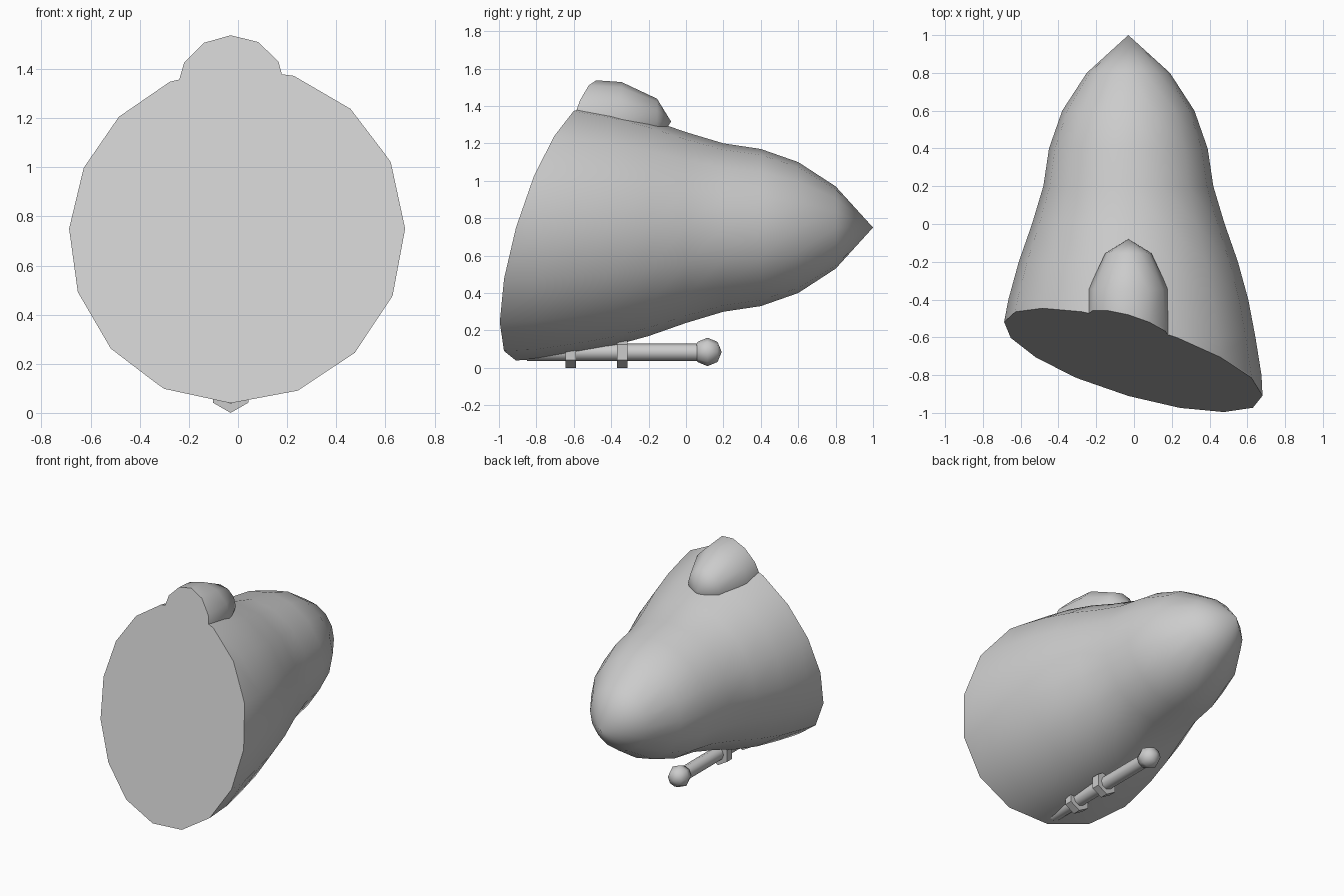
import bpy, bmesh, math
from mathutils import Vector

if "Cube" in bpy.data.objects:
    bpy.data.objects.remove(bpy.data.objects["Cube"])

grey = bpy.data.materials.new("plain_grey")
grey.diffuse_color = (0.6, 0.6, 0.6, 1)
grey.use_nodes = True
grey.node_tree.nodes["Principled BSDF"].inputs["Base Color"].default_value = grey.diffuse_color

AX = -0.03                      # x of the nose axis
# slanted rear cut: y = -0.715 - 0.285 x + 0.287 (z - 0.75)
CUT_POINT = Vector((0, -0.715, 0.75))
CUT_NORMAL = Vector((0.285, 1, -0.287)).normalized()


def lathe(name, profile, z, sides, cut=False, smooth=True):
    """Revolve (y, radius) points about a line along y; rings start at the top."""
    bm = bmesh.new()
    rings = []
    for y, r in profile:
        if r == 0:
            rings.append([bm.verts.new((AX, y, z))] * sides)
        else:
            rings.append([bm.verts.new((AX + r * math.sin(2 * math.pi * i / sides), y,
                                        z + r * math.cos(2 * math.pi * i / sides)))
                          for i in range(sides)])
    for a, b in zip(rings, rings[1:]):
        for i in range(sides):
            j = (i + 1) % sides
            quad = list(dict.fromkeys((a[i], a[j], b[j], b[i])))
            bm.faces.new(quad)
    for ring, (y, r) in ((rings[0], profile[0]), (rings[-1], profile[-1])):
        if r > 0:
            bm.faces.new(ring)
    if cut:
        bmesh.ops.bisect_plane(bm, geom=bm.verts[:] + bm.edges[:] + bm.faces[:],
                               plane_co=CUT_POINT, plane_no=CUT_NORMAL, clear_inner=True)
        bmesh.ops.holes_fill(bm, edges=[e for e in bm.edges if e.is_boundary], sides=0)
    bmesh.ops.recalc_face_normals(bm, faces=bm.faces[:])
    mesh = bpy.data.meshes.new(name)
    bm.to_mesh(mesh)
    bm.free()
    mesh.materials.append(grey)
    ob = bpy.data.objects.new(name, mesh)
    bpy.context.collection.objects.link(ob)
    if smooth:
        bpy.ops.object.select_all(action='DESELECT')
        ob.select_set(True)
        bpy.context.view_layer.objects.active = ob
        bpy.ops.object.shade_smooth_by_angle(angle=math.radians(50))
    return ob


# main nose body
lathe("nose_body", [(1, 0), (0.8, 0.22), (0.6, 0.35), (0.4, 0.42), (0.2, 0.45),
                    (0, 0.51), (-0.2, 0.58), (-0.4, 0.635), (-0.6, 0.673),
                    (-0.8, 0.705), (-1.1, 0.72)], 0.75, 16, cut=True)

# canopy bump on top
lathe("canopy", [(-0.08, 0), (-0.155, 0.122), (-0.345, 0.211), (-0.55, 0.225),
                 (-0.9, 0.225)], 1.317, 12, cut=True)

# underslung probe: tube, hexagonal brackets and end ball
Z = 0.083
lathe("probe_tube", [(0.1, 0.046), (-0.85, 0.046)], Z, 8)
for n, y in enumerate((-0.34, -0.617)):
    lathe(f"probe_bracket_{n + 1}", [(y + 0.028, 0.083), (y - 0.028, 0.083)], Z, 6, smooth=False)
R = 0.076
lathe("probe_ball", [(0.115 + R * math.cos(k * math.pi / 4),
                      0 if k in (0, 4) else R * math.sin(k * math.pi / 4))
                     for k in range(5)], Z + 0.002, 8)
